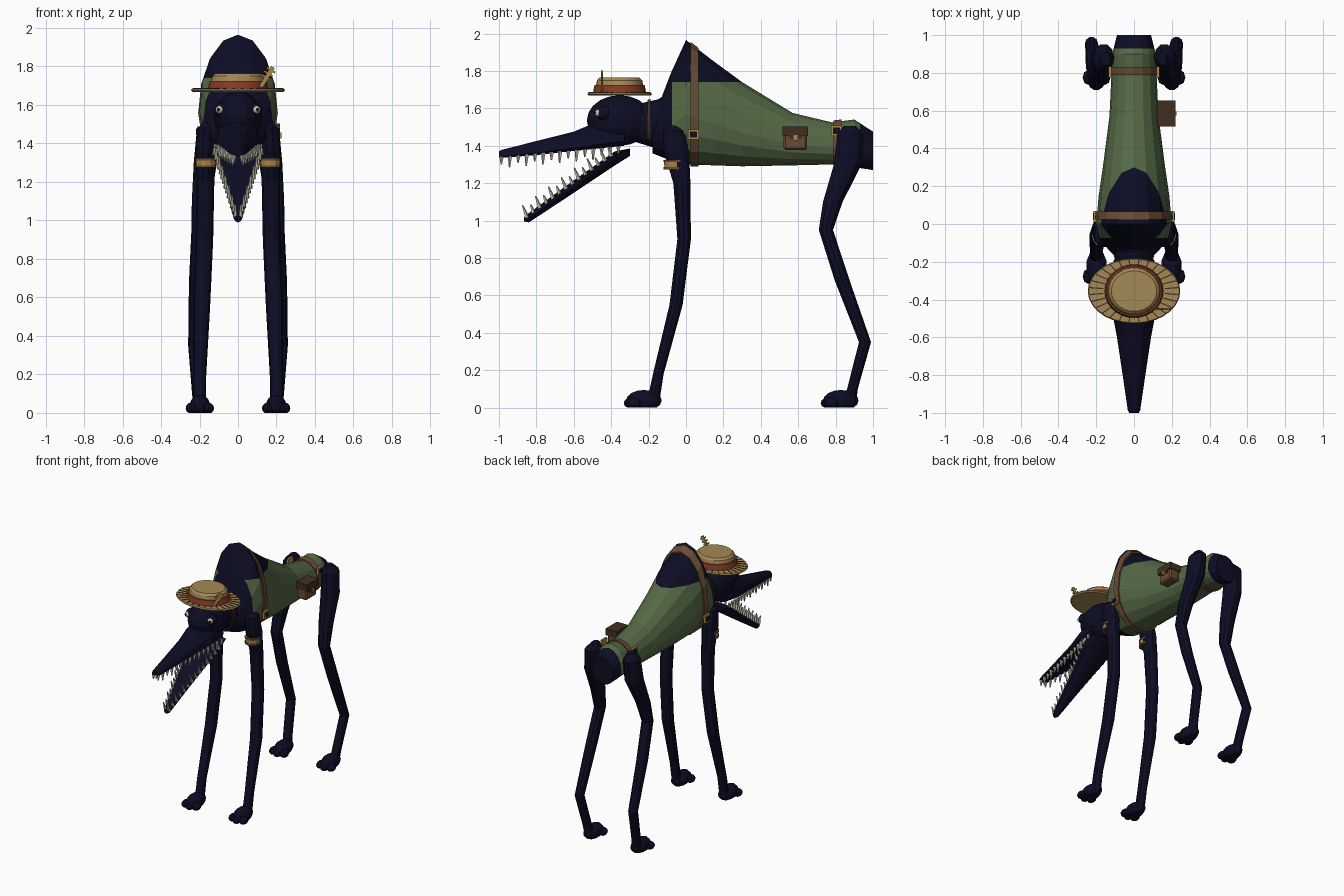
import bpy, bmesh
from math import sin, cos, pi, radians
from mathutils import Vector, Matrix

if "Cube" in bpy.data.objects:
    bpy.data.objects.remove(bpy.data.objects["Cube"])


def material(name, *rgb):
    m = bpy.data.materials.new(name)
    m.use_nodes = True
    m.diffuse_color = (*rgb, 1)
    m.node_tree.nodes["Principled BSDF"].inputs["Base Color"].default_value = (*rgb, 1)
    return m


NAVY = material("midnight navy", .004, .004, .018)
GREEN = material("moss green", .09, .14, .06)
STRAW = material("straw", .37, .25, .09)
RUST = material("rust red", .24, .045, .02)
LEATHER = material("brown leather", .14, .07, .035)
DARK = material("dark leather", .055, .027, .014)
GOLD = material("brass", .42, .24, .06)
IVORY = material("ivory", .55, .52, .44)
SIDES = {"left": 1, "right": -1}


def finish(name, bm, *mats, smooth=0):
    bmesh.ops.recalc_face_normals(bm, faces=bm.faces)
    me = bpy.data.meshes.new(name)
    bm.to_mesh(me)
    bm.free()
    for m in mats:
        me.materials.append(m)
    ob = bpy.data.objects.new(name, me)
    bpy.context.collection.objects.link(ob)
    if smooth:
        bpy.ops.object.select_all(action='DESELECT')
        ob.select_set(True)
        bpy.context.view_layer.objects.active = ob
        bpy.ops.object.shade_smooth_by_angle(angle=radians(smooth))
    return ob


def loft(rings):
    """Skin a row of equal rings and cap both ends."""
    bm = bmesh.new()
    rows = [[bm.verts.new(p) for p in r] for r in rings]
    n = len(rows[0])
    for a, b in zip(rows, rows[1:]):
        for i in range(n):
            bm.faces.new((a[i], a[(i + 1) % n], b[(i + 1) % n], b[i]))
    bm.faces.new(rows[0])
    bm.faces.new(rows[-1])
    return bm


def upright(y, top, bottom, w, mid=.4, n=16):
    """Egg-shaped ring across the y axis, widest at fraction mid of its height."""
    zm = bottom + (top - bottom) * mid
    pts = []
    for i in range(n):
        a = 2 * pi * i / n
        pts.append((w * cos(a), y, zm + sin(a) * (top - zm if sin(a) > 0 else zm - bottom)))
    return pts


def level(x, y, z, rx, ry, n=10):
    """Ellipse ring lying flat at height z."""
    return [(x + rx * cos(2 * pi * i / n), y + ry * sin(2 * pi * i / n), z) for i in range(n)]


def box(bm, centre, size, rot=Matrix()):
    bmesh.ops.create_cube(bm, size=1, matrix=Matrix.Translation(centre) @ rot @ Matrix.Diagonal((*size, 1)))


def ball(bm, centre, radii, u=12, v=8):
    bmesh.ops.create_uvsphere(bm, u_segments=u, v_segments=v, radius=1,
                              matrix=Matrix.Translation(centre) @ Matrix.Diagonal((*radii, 1)))


# Body: y, top, bottom, half width
BODY = [(-.18, 1.63, 1.36, .09), (-.13, 1.66, 1.34, .14), (-.08, 1.79, 1.32, .18),
        (0, 1.965, 1.3, .2), (.15, 1.85, 1.295, .187), (.3, 1.74, 1.29, .165),
        (.57, 1.575, 1.295, .13), (.78, 1.525, 1.3, .12), (.9, 1.54, 1.285, .115),
        (1, 1.475, 1.27, .09)]
bm = loft([upright(*s) for s in BODY])
for co, no in (((0, 0, 1.74), (0, 0, 1)), ((0, -.075, 0), (0, 1, 0)), ((0, .93, 0), (0, 1, 0))):
    bmesh.ops.bisect_plane(bm, geom=bm.verts[:] + bm.edges[:] + bm.faces[:], plane_co=co, plane_no=no)
for f in bm.faces:
    c = f.calc_center_median()
    f.material_index = int(c.z < 1.74 and -.075 < c.y < .93)
finish("body_with_vest", bm, NAVY, GREEN)


# Straps that hug the body
def body_ring(y, grow):
    for a, b in zip(BODY, BODY[1:]):
        if a[0] <= y <= b[0]:
            t = (y - a[0]) / (b[0] - a[0])
            top, bottom, w = (p + (q - p) * t for p, q in zip(a[1:], b[1:]))
            return upright(y, top + grow, bottom - grow, w + grow)


for name, y, bx, bz in (("chest", .045, .206, 1.46), ("hip", .81, .127, 1.48)):
    finish(name + "_strap", loft([body_ring(y - .022, .009), body_ring(y + .022, .009)]), LEATHER)
    for side, s in SIDES.items():
        bm = bmesh.new()
        box(bm, (s * bx, y - .005, bz), (.016, .06, .056))
        finish(f"{name}_buckle_{side}", bm, GOLD)
        bm = bmesh.new()
        box(bm, (s * (bx + .007), y - .005, bz), (.008, .036, .034))
        finish(f"{name}_buckle_centre_{side}", bm, NAVY)

# Pouch on the left flank
bm = bmesh.new()
box(bm, (.17, .585, 1.435), (.08, .125, .115))
bmesh.ops.bevel(bm, geom=bm.edges[:], offset=.01, segments=1, affect='EDGES')
finish("pouch", bm, LEATHER)
bm = bmesh.new()
box(bm, (.172, .585, 1.478), (.094, .136, .05))
box(bm, (.214, .585, 1.45), (.008, .07, .03))
finish("pouch_flap", bm, DARK)
bm = bmesh.new()
box(bm, (.22, .585, 1.442), (.01, .022, .03))
finish("pouch_clasp", bm, GOLD)

# Neck and collar
finish("neck", loft([upright(-.27, 1.62, 1.42, .09, .5), upright(-.14, 1.65, 1.38, .11, .5)]), NAVY)
finish("collar", loft([upright(-.205, 1.645, 1.405, .106, .5), upright(-.19, 1.65, 1.4, .11, .5)]), DARK)

# Head and jaws
bm = bmesh.new()
ball(bm, (0, -.355, 1.535), (.125, .175, .135), 16, 10)
finish("head", bm, NAVY)
UPPER = [(-.33, 1.57, 1.4, .11), (-.47, 1.53, 1.385, .115), (-.6, 1.475, 1.372, .09),
         (-.8, 1.425, 1.35, .06), (-.985, 1.378, 1.335, .033), (-1, 1.37, 1.34, .025)]
LOWER = [(-.3, 1.385, 1.345, .11), (-.38, 1.37, 1.295, .125), (-.6, 1.215, 1.148, .075),
         (-.84, 1.04, .99, .026), (-.865, 1.02, .995, .016)]
finish("upper_jaw", loft([upright(*s, .15, 12) for s in UPPER]), NAVY)
finish("lower_jaw", loft([upright(*s, .8, 12) for s in LOWER]), NAVY)


def teeth(name, count, start, end, direction, length):
    """Row of four-sided cones on both edges of a jaw."""
    bm = bmesh.new()
    for s in (1, -1):
        d = Vector(direction).normalized()
        for i in range(count):
            t = i / (count - 1)
            p = Vector(start).lerp(Vector(end), t)
            p.x *= s
            size = length * (.8 + .4 * (i % 2))
            m = Matrix.Translation(p + d * size * .45) @ d.to_track_quat('Z', 'Y').to_matrix().to_4x4()
            bmesh.ops.create_cone(bm, cap_ends=True, segments=5, radius1=.013, radius2=.004,
                                  depth=size, matrix=m)
    finish(name, bm, IVORY)


teeth("upper_teeth", 15, (.115, -.36, 1.395), (.02, -.985, 1.34), (0, -.05, -1), .052)
teeth("lower_teeth", 14, (.122, -.4, 1.345), (.014, -.85, 1.02), (0, -.4, 1), .058)

# Eyes
for side, s in SIDES.items():
    for name, mat, r, c in (("eye_socket", NAVY, .04, (.085, -.44, 1.572)),
                            ("eye", IVORY, .02, (.096, -.469, 1.575)),
                            ("pupil", NAVY, .01, (.1, -.482, 1.576))):
        bm = bmesh.new()
        ball(bm, (s * c[0], c[1], c[2]), (r, r, r))
        finish(f"{name}_{side}", bm, mat, smooth=40)


# Straw hat
def hat(name, mat, *steps):
    finish(name, loft([level(0, -.355, z, rx, ry, 28) for z, rx, ry in steps]), mat, smooth=30)


hat("hat_brim", STRAW, (1.668, .235, .165), (1.676, .245, .173), (1.684, .24, .168))
hat("hat_crown", STRAW, (1.68, .148, .134), (1.75, .135, .121), (1.764, .12, .107))
hat("hat_band", RUST, (1.682, .156, .142), (1.725, .148, .134))
bm = bmesh.new()
for i in range(28):
    a = 2 * pi * (i + .5) / 28
    p, q = (Vector((k * .24 * cos(a), k * .168 * sin(a), 0)) for k in (.68, .99))
    d = q - p
    box(bm, (p + q) / 2 + Vector((0, -.355, 1.684)), (d.length, .006, .006),
        d.to_track_quat('X', 'Z').to_matrix().to_4x4())
finish("hat_brim_slats", bm, DARK)

# Feather tucked into the hat band
bm = bmesh.new()
lean = Matrix.Rotation(radians(32), 4, 'Y')
box(bm, (.15, -.45, 1.745), (.022, .01, .12), lean)
for i in range(3):
    box(bm, (.143 + .014 * i, -.45, 1.745 + .018 * i), (.052, .008, .01), lean)
finish("hat_feather", bm, GOLD)

# Legs: x, y, z, x radius, y radius
FRONT = [(.155, -.07, 1.515, .02, .025), (.16, -.065, 1.48, .05, .06), (.168, -.05, 1.36, .052, .07),
         (.17, -.022, 1.2, .047, .048), (.175, -.01, .9, .046, .038), (.19, -.053, .55, .045, .037),
         (.2, -.148, .18, .034, .03), (.2, -.172, .05, .034, .034)]
HIND = [(.15, .875, 1.505, .025, .035), (.16, .88, 1.46, .055, .075), (.17, .865, 1.3, .06, .078),
        (.19, .785, 1.1, .05, .055), (.2, .748, .95, .042, .04), (.215, .835, .68, .04, .042),
        (.225, .957, .35, .034, .034), (.205, .89, .1, .034, .03), (.2, .88, .05, .034, .034)]
for side, s in SIDES.items():
    for leg, path, foot_y in (("front", FRONT, -.225), ("hind", HIND, .828)):
        finish(f"{leg}_leg_{side}", loft([level(s * x, *rest) for x, *rest in path]), NAVY)
        # Paw with three toes and a flat sole
        bm = bmesh.new()
        ball(bm, (s * .198, foot_y, .038), (.056, .095, .056), 10, 8)
        for k in (-1, 0, 1):
            ball(bm, (s * .198 + k * .044, foot_y - .068 + .016 * abs(k), .024), (.03, .04, .03), 8, 6)
        for v in bm.verts:
            v.co.z = max(v.co.z, 0)
        finish(f"{leg}_paw_{side}", bm, NAVY)
    # Cuff on the front leg
    cuff = s * .168
    finish(f"cuff_{side}", loft([level(cuff, -.06, 1.275, .05, .055, 12),
                                 level(cuff, -.06, 1.325, .053, .058, 12)]), GOLD)
    for z in (1.28, 1.318):
        finish(f"cuff_trim_{side}", loft([level(cuff, -.06, z - .006, .056, .06, 12),
                                          level(cuff, -.06, z + .006, .056, .06, 12)]), LEATHER)
